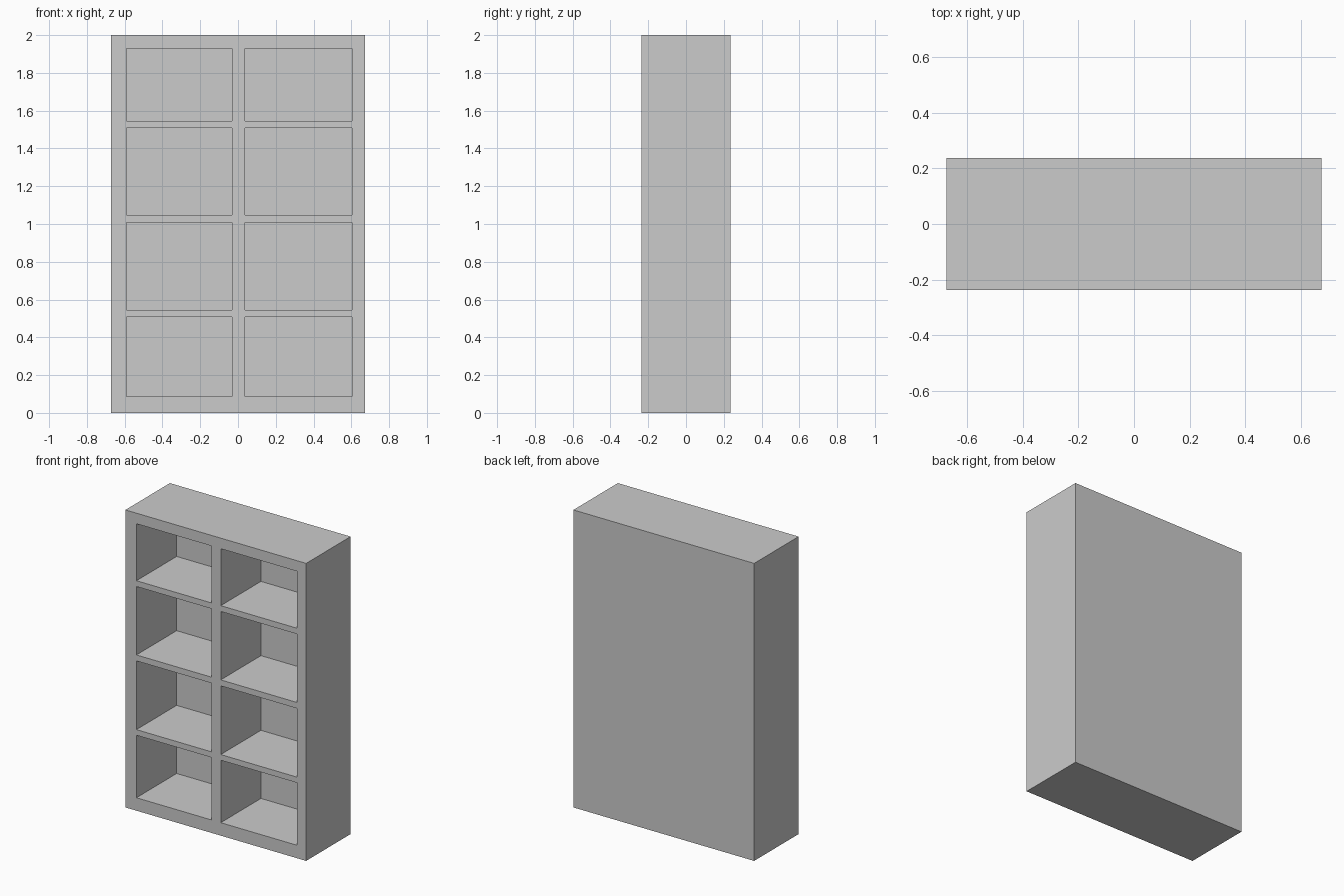
import bpy, bmesh

if "Cube" in bpy.data.objects:
    bpy.data.objects.remove(bpy.data.objects["Cube"])

FRONT, BACK = -0.236, 0.236
DEPTH = 0.427  # compartment depth
# Panel edges across and up: odd-numbered bands are open compartments
xs = [-0.672, -0.59, -0.032, 0.037, 0.603, 0.672]
zs = [0, 0.087, 0.507, 0.545, 1.007, 1.047, 1.507, 1.546, 1.929, 2]

bm = bmesh.new()
grid = [[bm.verts.new((x, FRONT, z)) for z in zs] for x in xs]

# Front frame, with the compartment faces collected
openings = []
for i in range(len(xs) - 1):
    for j in range(len(zs) - 1):
        f = bm.faces.new((grid[i][j], grid[i + 1][j], grid[i + 1][j + 1], grid[i][j + 1]))
        if i % 2 and j % 2:
            openings.append(f)

# Outer sides, top, bottom and back panel
rim = [e for e in bm.edges if e.is_boundary]
side = bmesh.ops.extrude_edge_only(bm, edges=rim)["geom"]
for v in side:
    if isinstance(v, bmesh.types.BMVert):
        v.co.y = BACK
bmesh.ops.holes_fill(bm, edges=[e for e in bm.edges if e.is_boundary], sides=0)

# Compartments pushed in from the front
for f in bmesh.ops.extrude_discrete_faces(bm, faces=openings)["faces"]:
    bmesh.ops.translate(bm, verts=f.verts, vec=(0, DEPTH, 0))

bmesh.ops.recalc_face_normals(bm, faces=bm.faces)
mesh = bpy.data.meshes.new("bookcase")
bm.to_mesh(mesh)
bm.free()
bpy.context.collection.objects.link(bpy.data.objects.new("bookcase", mesh))
